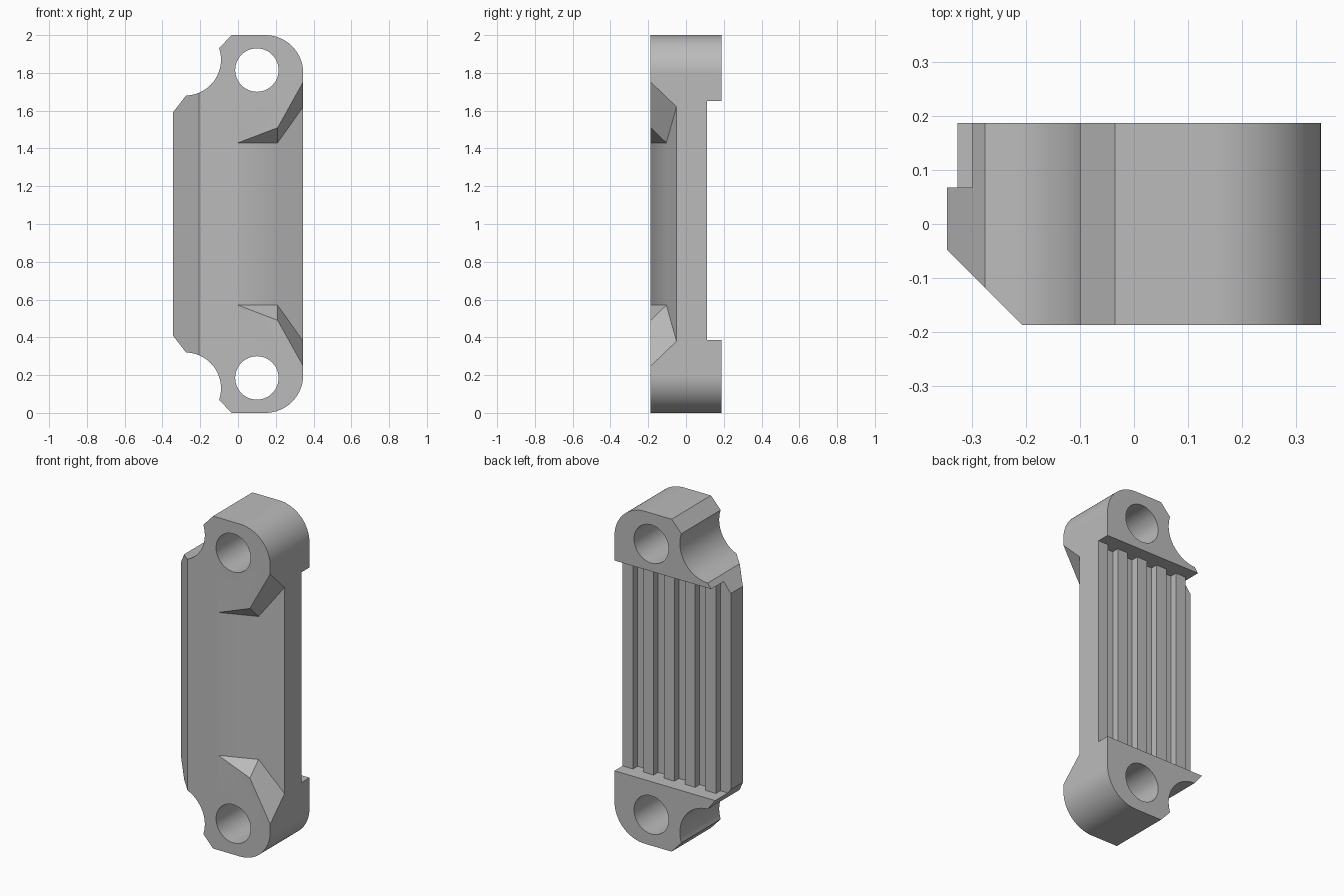
import bpy, bmesh
from math import sin, cos, radians
from mathutils import Vector

if "Cube" in bpy.data.objects:
    bpy.data.objects.remove(bpy.data.objects["Cube"])

HALF_W, HALF_D = 0.345, 0.187


def make_object(name, verts, faces):
    mesh = bpy.data.meshes.new(name)
    mesh.from_pydata(verts, [], faces)
    bm = bmesh.new()
    bm.from_mesh(mesh)
    bmesh.ops.recalc_face_normals(bm, faces=bm.faces)
    bm.to_mesh(mesh)
    bm.free()
    obj = bpy.data.objects.new(name, mesh)
    bpy.context.collection.objects.link(obj)
    return obj


def prism(name, points, axis, lo, hi):
    """Extrude a 2D outline along y (points are x, z) or z (points are x, y)."""
    n = len(points)
    place = (lambda p, h: (p[0], h, p[1])) if axis == "y" else (lambda p, h: (p[0], p[1], h))
    verts = [place(p, lo) for p in points] + [place(p, hi) for p in points]
    faces = [list(range(n)), list(range(n, 2 * n))]
    faces += [[i, (i + 1) % n, (i + 1) % n + n, i + n] for i in range(n)]
    return make_object(name, verts, faces)


def arc(cx, cz, r, start, end, steps):
    angles = [radians(start + (end - start) * i / steps) for i in range(steps + 1)]
    return [(cx + r * cos(a), cz + r * sin(a)) for a in angles]


def cut(target, cutter):
    cutter.hide_render = True
    mod = target.modifiers.new("cut", "BOOLEAN")
    mod.operation, mod.solver, mod.object = "DIFFERENCE", "EXACT", cutter
    bpy.context.view_layer.objects.active = target
    bpy.ops.object.modifier_apply(modifier=mod.name)
    bpy.data.objects.remove(cutter)


# Clamp body: rounded ear, scalloped shoulder, mirrored top to bottom
upper = arc(0.145, 1.8, 0.2, 0, 90, 20) + [(-0.035, 2.0)]
upper += arc(-0.28, 1.87, 0.19, 18.5, -88.5, 24)
upper += [(-HALF_W, 1.59)]
outline = upper + [(x, 2 - z) for x, z in reversed(upper)]
body = prism("clamp_body", outline, "y", -HALF_D, HALF_D)

# Bolt holes
for z in (1.815, 0.185):
    cut(body, prism("hole_cutter", arc(0.1, z, 0.115, 0, 352.5, 47), "y", -0.4, 0.4))

# Long bevel on the front edge
cut(body, prism("bevel_cutter", [(-0.445, 0.053), (-0.107, -0.287), (-0.445, -0.287)],
                "z", -0.2, 2.2))

# Sloping pocket in the front, with faceted ends
top = [(-0.285, -0.3, 1.43), (0.21, -0.104, 1.43), (0.5, 0.0115, 1.839),
       (0.21, -0.3, 1.619), (0.5, -0.3, 2.139)]
verts = top + [(x, y, 2 - z) for x, y, z in top]
faces = [(0, 1, 3), (1, 2, 4, 3), (5, 6, 8), (6, 7, 9, 8), (0, 1, 6, 5),
         (1, 2, 7, 6), (2, 4, 9, 7), (0, 3, 8, 5), (3, 4, 9, 8)]
cut(body, make_object("pocket_cutter", verts, faces))

# Ribbed recess across the back
pitch = HALF_W / 5
comb = [(0.5, 0.3), (0.5, 0.11)]
for i in range(1, 10):
    x = HALF_W - i * pitch
    levels = (0.11, 0.067) if i % 2 else (0.067, 0.11)
    comb += [(x, y) for y in levels]
comb += [(-0.5, 0.067), (-0.5, 0.3)]
cut(body, prism("rib_cutter", comb, "z", 0.385, 1.65))

# Plain grey metal
grey = bpy.data.materials.new("grey_metal")
grey.use_nodes = True
colour = (0.5, 0.5, 0.5, 1)
grey.diffuse_color = colour
grey.node_tree.nodes["Principled BSDF"].inputs["Base Color"].default_value = colour
body.data.materials.clear()
body.data.materials.append(grey)

# Smooth curved walls, crisp edges
bpy.ops.object.select_all(action="DESELECT")
body.select_set(True)
bpy.context.view_layer.objects.active = body
bpy.ops.object.shade_smooth_by_angle(angle=radians(25))
weighted = body.modifiers.new("weighted_normals", "WEIGHTED_NORMAL")
weighted.keep_sharp = True
